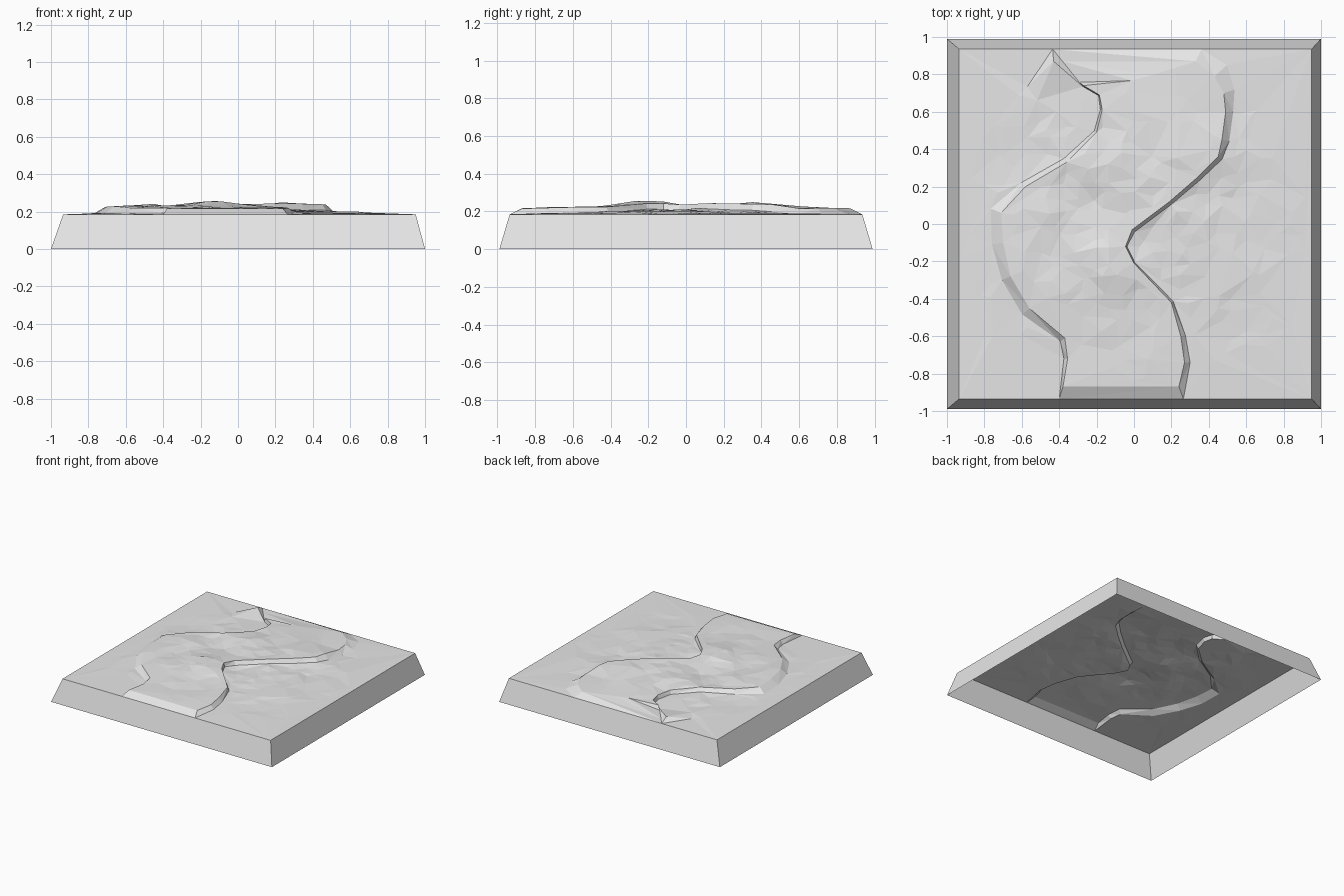
import bpy
import bmesh
import math
import random
from mathutils import Vector, noise, geometry

old_cube = bpy.data.objects.get("Cube")
if old_cube:
    bpy.data.objects.remove(old_cube, do_unlink=True)

random.seed(4)
RIM_HEIGHT = 0.185
STEP = 0.03
WEST, EAST, EDGE = -0.935, 0.95, 0.935

# Single stone grey material
stone = bpy.data.materials.new("stone grey")
stone.use_nodes = True
stone_colour = (0.8, 0.8, 0.8, 1)
stone.diffuse_color = stone_colour
stone.node_tree.nodes["Principled BSDF"].inputs["Base Color"].default_value = stone_colour


def add_object(name, bm):
    mesh = bpy.data.meshes.new(name)
    bm.to_mesh(mesh)
    bm.free()
    mesh.materials.append(stone)
    part = bpy.data.objects.new(name, mesh)
    bpy.context.collection.objects.link(part)
    return part


# Cliff crests from front to back: x, y, width of the slope
right_crest = [
    (0.24, -0.87, 0.025), (0.27, -0.74, 0.03), (0.25, -0.6, 0.025),
    (0.2, -0.42, 0.012), (0, -0.21, 0.006), (-0.045, -0.12, 0.008),
    (-0.01, -0.03, 0.018), (0.19, 0.12, 0.018), (0.34, 0.25, 0.02),
    (0.45, 0.36, 0.025), (0.47, 0.45, 0.04), (0.49, 0.6, 0.04),
    (0.48, 0.7, 0.06), (0.43, 0.79, 0.09), (0.33, 0.87, 0.05)]
left_crest = [
    (-0.38, -0.87, 0.02), (-0.355, -0.72, 0.02), (-0.37, -0.61, 0.03),
    (-0.56, -0.45, 0.05), (-0.66, -0.28, 0.05), (-0.7, -0.1, 0.06),
    (-0.71, 0.06, 0.06), (-0.58, 0.2, 0.03), (-0.36, 0.33, 0.025),
    (-0.2, 0.49, 0.015), (-0.17, 0.61, 0.01), (-0.185, 0.69, 0.006),
    (-0.27, 0.74, 0.006), (-0.43, 0.87, 0.008)]

# Rounded hills: x, y, height, radius
hills = [(-0.12, -0.24, 0.035, 0.16), (-0.62, -0.1, 0.025, 0.16),
         (0.2, 0.14, 0.025, 0.17), (-0.12, 0.33, 0.018, 0.18),
         (0.28, 0.5, 0.012, 0.2), (0.35, -0.15, 0.016, 0.2)]


def ground(p):
    """Height of the rolling ground, dying out towards the rim."""
    inset = min(p.x - WEST, EAST - p.x, EDGE - abs(p.y))
    fade = max(0, min(1, inset / 0.5))
    rough = noise.noise(Vector((p.x * 4, p.y * 4, 1)))
    rough += 0.7 * noise.noise(Vector((p.x * 10, p.y * 10, 2)))
    height = 0.009 + 0.016 * rough
    for x, y, top, radius in hills:
        reach = (p.x - x) ** 2 + (p.y - y) ** 2
        height += top * math.exp(-reach / radius ** 2)
    return RIM_HEIGHT + max(0, height) * fade


def cliff_foot(crest, side):
    """Offset a crest outwards by its slope widths; its ends meet the rim."""
    foot = []
    last = len(crest) - 1
    for i, (x, y, width) in enumerate(crest):
        a, b = crest[max(i - 1, 0)], crest[min(i + 1, last)]
        along = Vector((b[0] - a[0], b[1] - a[1])).normalized()
        p = Vector((x, y)) + Vector((along.y, -along.x)) * width * side
        if i in (0, last):
            p.y = math.copysign(EDGE, y)
        foot.append(p)
    return foot


def flat(crest):
    return [Vector(point[:2]) for point in crest]


def inside(p, ring):
    hit = False
    for a, b in zip(ring, ring[1:] + ring[:1]):
        if (a.y > p.y) != (b.y > p.y):
            hit ^= p.x < a.x + (b.x - a.x) * (p.y - a.y) / (b.y - a.y)
    return hit


def distance(p, ring):
    best = 9
    for a, b in zip(ring, ring[1:] + ring[:1]):
        side = b - a
        t = max(0, min(1, (p - a).dot(side) / side.length_squared))
        best = min(best, (p - a - side * t).length)
    return best


# Plateau outline, foot of its cliffs, and rim of the tile
crest_ring = flat(right_crest) + flat(left_crest)[::-1]
foot_ring = cliff_foot(right_crest, 1) + cliff_foot(left_crest, -1)[::-1]
rim = [Vector(c) for c in ((WEST, -EDGE), (EAST, -EDGE), (EAST, EDGE), (WEST, EDGE))]

points, heights, constraints = [], [], []
for ring, lift in ((crest_ring, STEP), (foot_ring, 0), (rim, 0)):
    start, count = len(points), len(ring)
    points += ring
    heights += [ground(p) + lift for p in ring]
    constraints += [(start + i, start + (i + 1) % count) for i in range(count)]

# Scattered ground points, denser towards the middle
CELLS = 25
for row in range(CELLS):
    for column in range(CELLS):
        jitter = [random.uniform(0.1, 0.9) for axis in range(2)]
        p = Vector((WEST + (EAST - WEST) * (column + jitter[0]) / CELLS,
                    EDGE * (2 * (row + jitter[1]) / CELLS - 1)))
        sparse = random.random() < p.length ** 2 * 0.9
        on_plateau = inside(p, crest_ring)
        if sparse or on_plateau != inside(p, foot_ring):
            continue
        if min(distance(p, crest_ring), distance(p, foot_ring)) < 0.025:
            continue
        points.append(p)
        heights.append(ground(p) + STEP * on_plateau)

# Terrain surface with the cliffs as fixed edges
verts, _, faces, sources, _, _ = geometry.delaunay_2d_cdt(
    points, constraints, [], 0, 0.00001)
bm = bmesh.new()
for p, source in zip(verts, sources):
    z = heights[source[0]] if source else ground(p)
    bm.verts.new((p.x, p.y, z))
bm.verts.ensure_lookup_table()
for face in faces:
    bm.faces.new([bm.verts[i] for i in face])
bm.normal_update()
bmesh.ops.reverse_faces(bm, faces=[f for f in bm.faces if f.normal.z < 0])
add_object("terrain", bm)

# Sloping skirt around the open underside
bm = bmesh.new()
upper = [bm.verts.new((p.x, p.y, RIM_HEIGHT)) for p in rim]
lower = [bm.verts.new((math.copysign(1, p.x), math.copysign(0.99, p.y), 0)) for p in rim]
for i in range(4):
    j = (i + 1) % 4
    bm.faces.new((lower[i], lower[j], upper[j], upper[i]))
add_object("skirt", bm)
